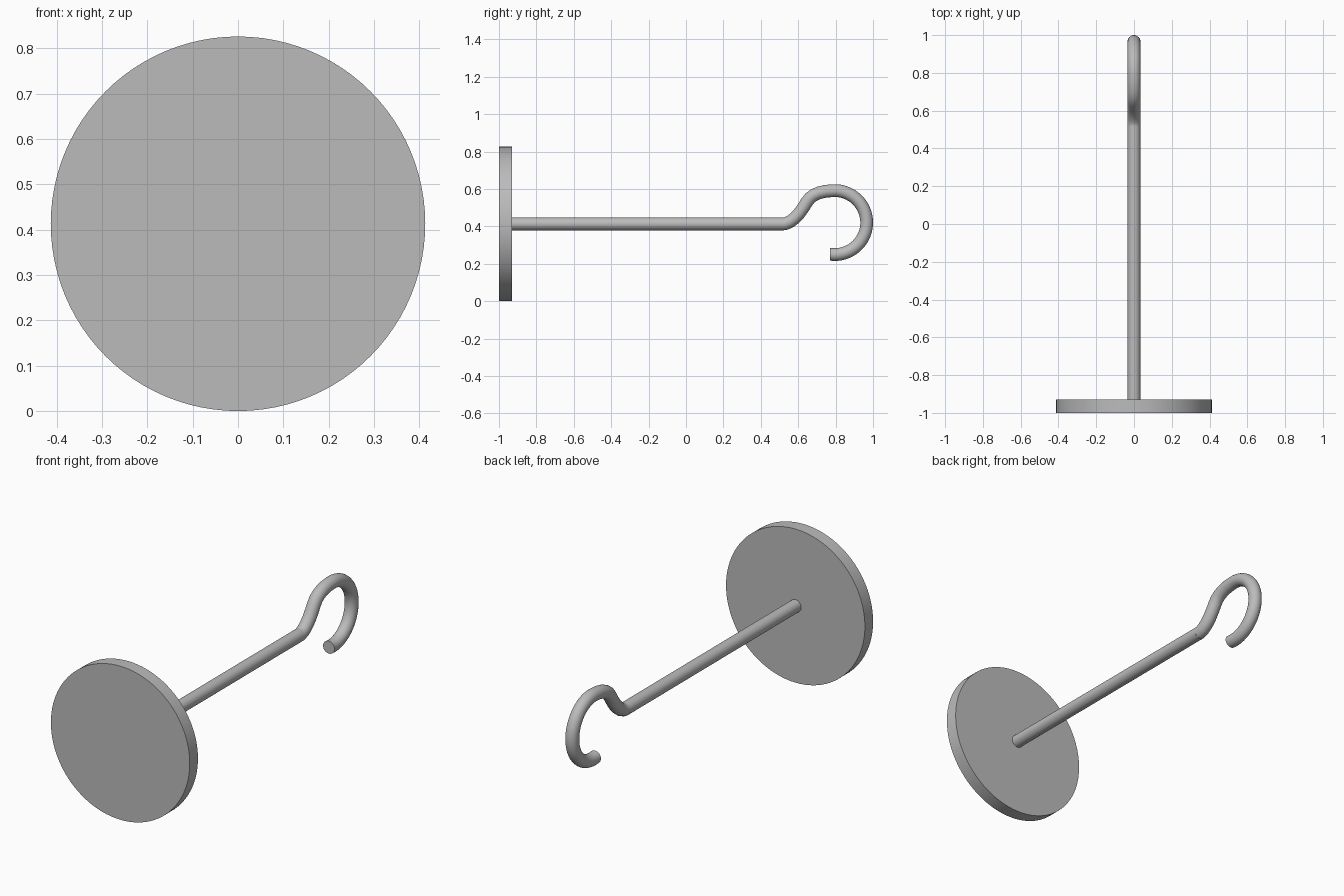
import bpy, bmesh, math
from mathutils import Vector, Matrix

cube = bpy.data.objects.get("Cube")
if cube:
    bpy.data.objects.remove(cube)

grey = bpy.data.materials.new("grey metal")
grey.use_nodes = True
grey.diffuse_color = (0.5, 0.5, 0.5, 1)
grey.node_tree.nodes["Principled BSDF"].inputs["Base Color"].default_value = (0.5, 0.5, 0.5, 1)

AXIS_Z = 0.413
TUBE = 0.034


def finish(name, bm):
    bmesh.ops.recalc_face_normals(bm, faces=bm.faces)
    mesh = bpy.data.meshes.new(name)
    bm.to_mesh(mesh)
    bm.free()
    mesh.materials.append(grey)
    ob = bpy.data.objects.new(name, mesh)
    bpy.context.collection.objects.link(ob)
    bpy.ops.object.select_all(action='DESELECT')
    ob.select_set(True)
    bpy.context.view_layer.objects.active = ob
    bpy.ops.object.shade_smooth_by_angle(angle=math.radians(35))


def tube(name, path, radius, end_dir=None, sides=32):
    """Sweep a round section along a path of (y, z) points."""
    pts = [Vector((0, y, z)) for y, z in path]
    side = Vector((1, 0, 0))
    bm = bmesh.new()
    rings = []
    for i, p in enumerate(pts):
        t = (pts[min(i + 1, len(pts) - 1)] - pts[max(i - 1, 0)]).normalized()
        if end_dir and i == len(pts) - 1:
            t = end_dir
        up = side.cross(t)
        angles = [math.tau * k / sides for k in range(sides)]
        rings.append([bm.verts.new(p + radius * (side * math.cos(a) + up * math.sin(a)))
                      for a in angles])
    for a, b in zip(rings, rings[1:]):
        for k in range(sides):
            n = (k + 1) % sides
            bm.faces.new((a[k], a[n], b[n], b[k]))
    bm.faces.new(rings[0])
    bm.faces.new(rings[-1])
    finish(name, bm)


# Round wall plate
bm = bmesh.new()
bmesh.ops.create_cone(bm, cap_ends=True, segments=96, radius1=0.413, radius2=0.413, depth=0.07,
                      matrix=Matrix.Translation((0, -0.965, AXIS_Z)) @ Matrix.Rotation(math.pi / 2, 4, 'X'))
finish("wall_plate", bm)

# Straight rod, running into the neck
tube("rod", [(-0.94, AXIS_Z), (0.525, AXIS_Z)], TUBE)

# Rising neck and round open hook
neck = [(0.515, AXIS_Z), (0.53, 0.414), (0.555, 0.424), (0.58, 0.443), (0.605, 0.469), (0.627, 0.5),
        (0.646, 0.53), (0.662, 0.551), (0.682, 0.566), (0.71, 0.579), (0.75, 0.588)]
start, end, steps = 90, -98, 40
hook = []
for i in range(steps + 1):
    a = math.radians(start + (end - start) * i / steps)
    hook.append((0.795 + 0.171 * math.cos(a), 0.42 + 0.171 * math.sin(a)))
tube("hook", neck + hook, TUBE, end_dir=Vector((0, -1, 0)))
